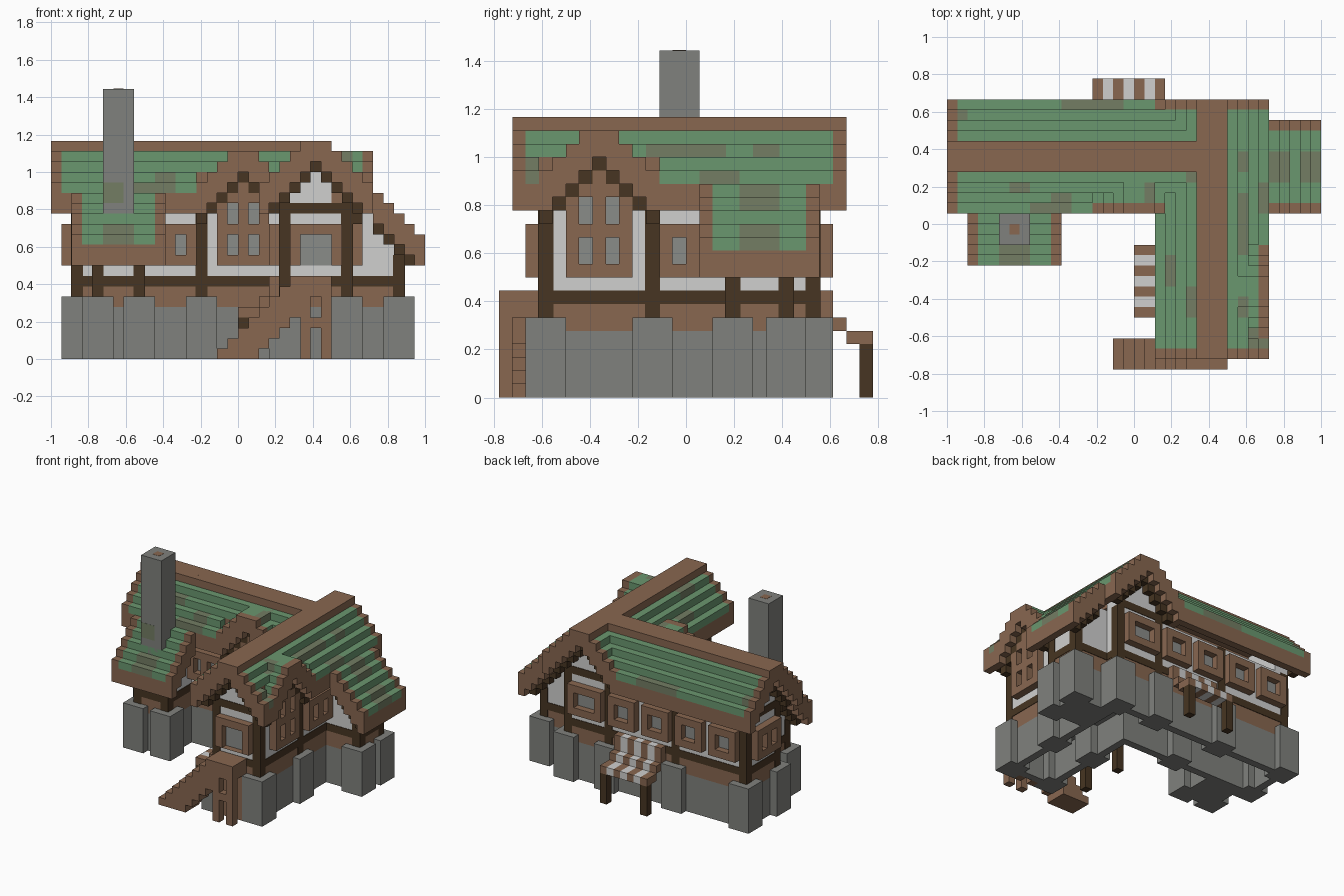
import bpy, bmesh, random
from mathutils import Vector

random.seed(4)
U = 1 / 18          # one block
EPS = 0.07          # how far timber stands proud of plaster

if "Cube" in bpy.data.objects:
    bpy.data.objects.remove(bpy.data.objects["Cube"])


def material(name, rgb):
    mat = bpy.data.materials.new(name)
    mat.use_nodes = True
    col = tuple(((c / 255 + 0.055) / 1.055) ** 2.4 for c in rgb) + (1,)
    mat.diffuse_color = col
    mat.node_tree.nodes["Principled BSDF"].inputs["Base Color"].default_value = col
    return mat


MATS = [material("wood", (136, 103, 80)), material("dark_timber", (71, 53, 34)),
        material("plaster", (208, 208, 207)), material("stone", (128, 129, 125)),
        material("green_roof", (106, 151, 111)), material("mossy_roof", (115, 125, 99)),
        material("window_glass", (138, 140, 137))]
WOOD, DARK, PLASTER, STONE, GREEN, MOSS, GLASS = range(7)


class Part:
    """Collects block-aligned boxes into a single named object."""

    def __init__(self, name):
        self.name, self.bm = name, bmesh.new()

    def box(self, x0, x1, y0, y1, z0, z1, mat):
        lo, hi = Vector((x0, y0, z0)) * U, Vector((x1, y1, z1)) * U
        verts = bmesh.ops.create_cube(self.bm, size=1)["verts"]
        for v in verts:
            v.co = (lo + hi) / 2 + v.co * (hi - lo)
        for f in {f for v in verts for f in v.link_faces}:
            f.material_index = mat

    def put(self, side, a0, a1, o0, o1, z0, z1, mat):
        """a runs along a wall, o points outward from it."""
        if side == "front":
            self.box(a0, a1, -o1, -o0, z0, z1, mat)
        elif side == "back":
            self.box(a0, a1, o0, o1, z0, z1, mat)
        elif side == "east":
            self.box(o0, o1, a0, a1, z0, z1, mat)
        else:
            self.box(-o1, -o0, a0, a1, z0, z1, mat)

    def finish(self):
        mesh = bpy.data.meshes.new(self.name)
        self.bm.to_mesh(mesh)
        self.bm.free()
        for m in MATS:
            mesh.materials.append(m)
        bpy.context.collection.objects.link(bpy.data.objects.new(self.name, mesh))


def shingles(part, side, a, o0, o1, top):
    """Green top layer, broken into random lengths with mossy patches."""
    while o0 < o1:
        end = min(o1, o0 + random.randint(2, 4))
        part.put(side, a, a + 1, o0, end, top - 1, top, MOSS if random.random() < 0.17 else GREEN)
        o0 = end


def gable_roof(name, side, c, peak, spans, wood_ridge):
    """Stepped roof; spans(d) lists (start, end, trim_start, trim_end) of column d."""
    part = Part(name)
    for d in range(-5, 6):
        a, k = c - 0.5 + d, abs(d)
        top, low = min(peak, peak + 1 - k), max(14, peak - 2 - k)
        for o0, o1, t0, t1 in spans(d):
            if wood_ridge and k <= 1:
                part.put(side, a, a + 1, o0, o1, low, top, WOOD)
                continue
            part.put(side, a, a + 1, o0, o1, low, top - 1, WOOD)
            if t0:
                part.put(side, a, a + 1, o0, o0 + 1, top - 1, top, WOOD)
            if t1:
                part.put(side, a, a + 1, o1 - 1, o1, top - 1, top, WOOD)
            shingles(part, side, a, o0 + t0, o1 - t1, top)
    part.finish()


def gable_wall(name, side, c, peak, wall, beam):
    """Plaster triangle with stepped rafters and an optional tie beam."""
    part = Part(name)
    for d in range(-4, 5):
        a, low = c - 0.5 + d, peak - 2 - abs(d)
        if abs(d) < 4:
            part.put(side, a, a + 1, wall - 2, wall, 13, low, PLASTER)
        part.put(side, a, a + 1, wall, wall + 1, low - 1, low, DARK)
    if beam:
        part.put(side, c - 3.5, c + 3.5, wall, wall + EPS, 14, 15, DARK)
    part.finish()


def window(name, side, wall, a0, width, glass, panes=((10, 12),), top=lambda i: 13):
    """Frame standing one block proud, with recessed panes in the glass columns."""
    part = Part(name)
    for i in range(width):
        a, z = a0 + i, 9
        for p0, p1 in (panes if i in glass else ()):
            part.put(side, a, a + 1, wall, wall + 1, z, p0, WOOD)
            part.put(side, a, a + 1, wall, wall + 0.12, p0, p1, GLASS)
            z = p1
        part.put(side, a, a + 1, wall, wall + 1, z, top(i), WOOD)
    part.finish()


def awning(name, side, wall, a0):
    """Striped canopy in three steps on two posts."""
    part = Part(name)
    for s in range(7):
        mat = PLASTER if s % 2 else WOOD
        for o0, o1, z0, z1 in ((0, 1, 6, 8), (1, 2, 5, 6), (2, 4, 4, 5)):
            part.put(side, a0 + s, a0 + s + 1, wall + o0, wall + o1, z0, z1, mat)
    for a in (a0, a0 + 6):
        part.put(side, a, a + 1, wall + 3, wall + 4, 0, 4, DARK)
    part.finish()


# Wall blocks: stone footing, wooden band, sill beam, plaster
walls = Part("walls")
for x0, x1, y0, y1, height, base in ((4, 11, -11, 10, 14, 4), (-16, 5, 3, 10, 14, 4),
                                     (11, 16, 3, 8, 10, 0), (-14, -9, -2, 3, 10, 0)):
    walls.box(x0, x1, y0, y1, base, 5, STONE)
    walls.box(x0, x1, y0, y1, 5, 7, WOOD)
    walls.box(x0 - EPS, x1 + EPS, y0 - EPS, y1 + EPS, 7, 8, DARK)
    walls.box(x0, x1, y0, y1, 8, height, PLASTER)
for i in range(4):
    walls.put("east", 3, 8, 11, 16 - i, 10 + i, 11 + i, PLASTER)
    walls.put("front", -14, -9, -3, 2 - i, 10 + i, 11 + i, PLASTER)
walls.finish()

# Footing walls around the open space under the floor
footing = Part("footing")
for x0, x1, y0, y1 in ((4, 11, -11, -10), (10, 11, -10, 10), (4, 5, -10, 4),
                       (-16, 10, 9, 10), (-16, 4, 3, 4), (-16, -15, 4, 9)):
    footing.box(x0, x1, y0, y1, 0, 4, STONE)
footing.finish()

# Corner posts on stone piers
posts, piers = Part("timber_posts"), Part("stone_piers")
for x, y, h in ((4, -11, 14), (10, -11, 14), (10, -3, 14), (10, 9, 14), (4, 9, 14),
                (4, -3, 14), (-16, 3, 14), (-16, 9, 14), (-4, 3, 14), (-6, 9, 14),
                (15, 3, 10), (15, 7, 10), (-14, -2, 10), (-10, -2, 10)):
    posts.box(x - EPS, x + 1 + EPS, y - EPS, y + 1 + EPS, 6, h, DARK)
    piers.box(x - 1, x + 2, y - 1, y + 2, 0, 6, STONE)
posts.finish()
piers.finish()


# Main roofs, opened where the dormers break through the eaves
def cross_spans(d):
    return ((-12, 2, 1, 0), (11, 13, 0, 1)) if d >= 4 else ((-12, 13, 1, 1),)


def long_spans(d):
    return ((4 if d <= -4 else -min(6, 7 - abs(d)), 18, 0, 1),)


gable_roof("cross_wing_roof", "front", 7.5, 21, cross_spans, True)
gable_roof("long_wing_roof", "west", 6.5, 21, long_spans, True)
gable_roof("east_dormer_roof", "east", -6.5, 20,
           lambda d: ((12 if abs(d) == 5 else 9, 13, 0, 1),), False)
gable_roof("front_dormer_roof", "front", 0.5, 20, lambda d: ((-5, -1, 0, 1),), False)

# Gable walls
gable_wall("front_gable", "front", 7.5, 21, 11, True)
gable_wall("back_gable", "back", 7.5, 21, 10, True)
gable_wall("west_gable", "west", 6.5, 21, 16, True)
gable_wall("east_dormer_gable", "east", -6.5, 20, 11, False)
gable_wall("front_dormer_gable", "front", 0.5, 20, -3, False)

# Lean-to roofs with rafters under both sloping edges
for name, side, a0, start in (("east_lean_to_roof", "east", 1, 13),
                              ("chimney_lean_to_roof", "front", -16, -1)):
    part = Part(name)
    for i in range(5):
        o, top = start + i, 16 - i
        part.put(side, a0, a0 + 9, o, o + 1, top - 3, top - 1, WOOD)
        for a in (a0, a0 + 8):
            part.put(side, a, a + 1, o, o + 1, top - 1, top, WOOD)
        for a in range(a0 + 1, a0 + 8):
            mossy = i != 2 and 3 <= a - a0 <= 5
            part.put(side, a, a + 1, o, o + 1, top - 1, top, MOSS if mossy else GREEN)
        if i < 4:
            for a in (a0 + 1, a0 + 7):
                part.put(side, a, a + 1, o, o + 1, top - 4, top - 3, DARK)
    part.finish()

# Chimney with flue plate and a patch of moss
chimney = Part("chimney")
chimney.box(-13, -10, -2, 1, 0, 26, STONE)
chimney.box(-12, -11, -1, 0, 26, 26.02, WOOD)
chimney.box(-13, -11, -2.02, -2, 15, 17, MOSS)
chimney.finish()

# Windows and door
for i, a in enumerate((0, -5, -10, -15)):
    window(f"back_window_{i + 1}", "back", 10, a, 4, (1, 2))
window("wide_back_window", "back", 10, 5, 5, (1, 2, 3))
window("west_window", "west", 16, 4, 5, (1, 3))
window("front_window", "front", -3, -9, 5, (1, 3))
window("east_window", "east", 11, -2, 5, (1, 3))
window("courtyard_window", "west", -4, -9, 5, (1, 3))
window("front_door", "front", 11, 5, 5, (1, 2, 3), ((9, 12),))
for name, side, wall, a in (("east_dormer_window", "east", 11, -9),
                            ("front_dormer_window", "front", -3, -2)):
    window(name, side, wall, a, 5, (1, 3), ((10, 12), (13, 15)), lambda i: 17 - abs(i - 2))

# Striped awnings
awning("back_awning", "back", 10, -4)
awning("courtyard_awning", "west", -4, -9)

# Stairs up to the landing
stairs = Part("stairs")
for i in range(8):
    stairs.box(i - 2, i - 1, -14, -11, max(0, i - 3), i + 1, WOOD)
stairs.box(6, 9, -14, -11, 6, 8, WOOD)
for x in (6, 8):
    for y in (-14, -12):
        stairs.box(x, x + 1, y, y + 1, 0, 6, WOOD)
stairs.box(7, 8, -14, -13, 3, 4, WOOD)
stairs.finish()
